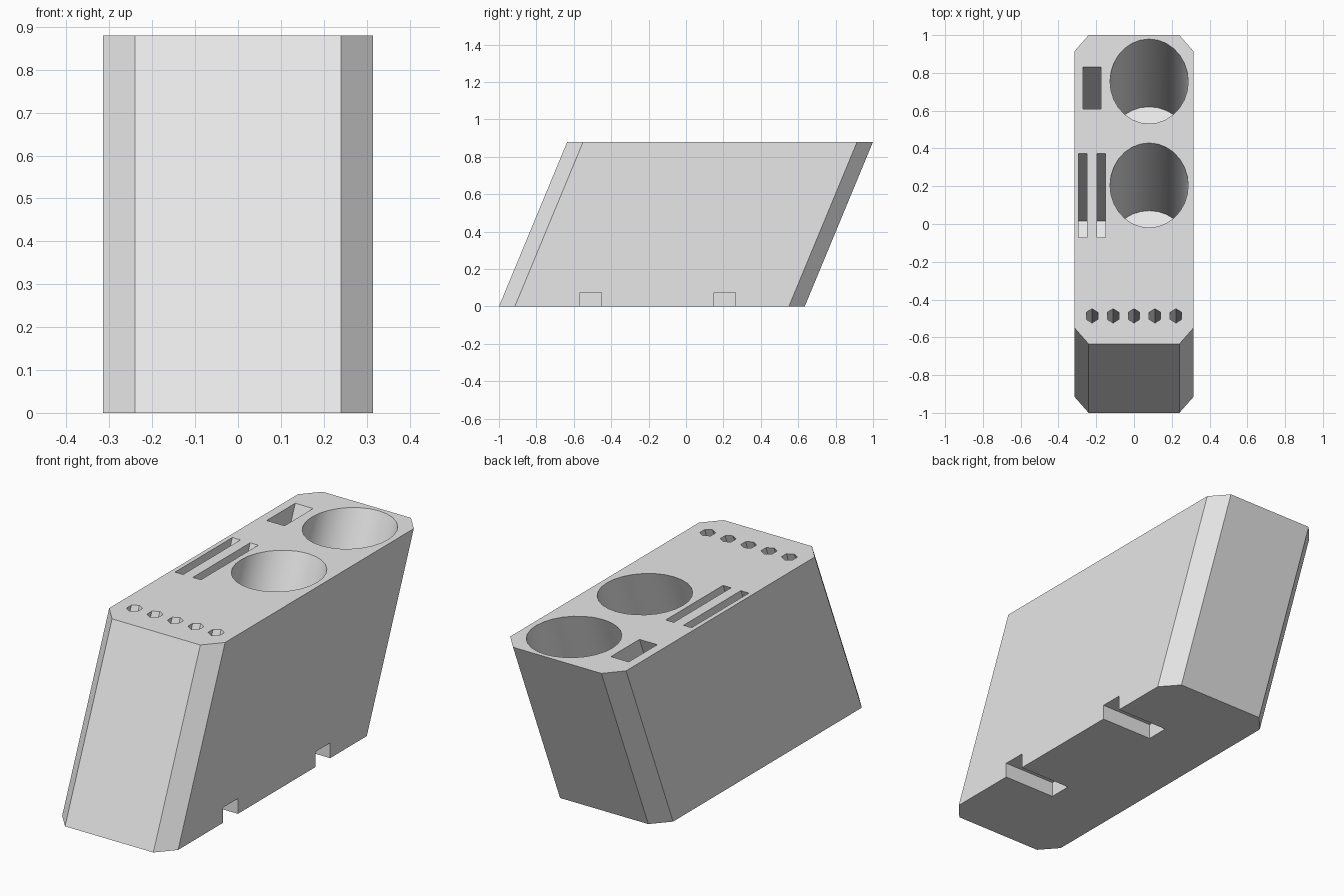
import bpy, bmesh, math
from mathutils import Matrix, Vector

if "Cube" in bpy.data.objects:
    bpy.data.objects.remove(bpy.data.objects["Cube"], do_unlink=True)

HEIGHT = 0.88
LEAN = 0.365                      # how far the top sits behind the base
TILT = math.atan2(LEAN, HEIGHT)
DEPTH = 0.85                      # pocket depth along the slanted axis

grey = bpy.data.materials.new("plain_grey")
grey.use_nodes = True
grey.diffuse_color = (0.8, 0.8, 0.8, 1)
grey.node_tree.nodes["Principled BSDF"].inputs["Base Color"].default_value = (0.8, 0.8, 0.8, 1)


def prism(name, outline, low, high, matrix=Matrix()):
    """Extrude a flat outline from low to high, then place it with a matrix."""
    bm = bmesh.new()
    face = bm.faces.new([bm.verts.new((x, y, low)) for x, y in outline])
    top = bmesh.ops.extrude_face_region(bm, geom=[face])["geom"]
    bmesh.ops.translate(bm, vec=(0, 0, high - low),
                        verts=[v for v in top if isinstance(v, bmesh.types.BMVert)])
    bm.transform(matrix)
    bmesh.ops.recalc_face_normals(bm, faces=bm.faces)
    mesh = bpy.data.meshes.new(name)
    bm.to_mesh(mesh)
    bm.free()
    mesh.materials.append(grey)
    obj = bpy.data.objects.new(name, mesh)
    bpy.context.collection.objects.link(obj)
    return obj


def rectangle(width, length):
    w, l = width / 2, length / 2
    return [(-w, -l), (w, -l), (w, l), (-w, l)]


def polygon(radius, sides):
    return [(radius * math.sin(math.tau * i / sides), radius * math.cos(math.tau * i / sides))
            for i in range(sides)]


def cut(body, cutter):
    """Subtract the cutter from the body and discard it."""
    cutter.hide_render = True
    mod = body.modifiers.new("cut", 'BOOLEAN')
    mod.operation = 'DIFFERENCE'
    mod.solver = 'EXACT'
    mod.object = cutter
    bpy.context.view_layer.objects.active = body
    bpy.ops.object.modifier_apply(modifier=mod.name)
    bpy.data.objects.remove(cutter, do_unlink=True)


def pocket(body, outline, x, y):
    """Sink a pocket parallel to the slanted ends, with a square floor."""
    place = Matrix.Translation(Vector((x, y, HEIGHT))) @ Matrix.Rotation(-TILT, 4, 'X')
    cut(body, prism("pocket_cutter", outline, -DEPTH, 0.2, place))


# Leaning body with chamfered corners
w, l, cx, cy = 0.315, 0.8175, 0.075, 0.085
outline = [(-w + cx, -l), (w - cx, -l), (w, -l + cy), (w, l - cy),
           (w - cx, l), (-w + cx, l), (-w, l - cy), (-w, -l + cy)]
shear = Matrix.Identity(4)
shear[1][2] = LEAN / HEIGHT
shear[1][3] = -LEAN / 2
body = prism("holder_body", outline, 0, HEIGHT, shear)

# Two round pockets
for y in (0.205, 0.755):
    pocket(body, polygon(0.207, 28), 0.08, y)

# Small rectangular pocket and two long slots
slant = math.cos(TILT)
pocket(body, rectangle(0.097, 0.222 * slant), -0.222, 0.72)
for x in (-0.271, -0.174):
    pocket(body, rectangle(0.044, 0.445 * slant), x, 0.152)

# Row of hexagonal holes
for i in range(-2, 3):
    pocket(body, polygon(0.035, 6), i * 0.111, -0.486)

# Notches under the side
for y in (-0.508, 0.208):
    place = Matrix.Translation(Vector((0.23, y, 0)))
    cut(body, prism("notch_cutter", rectangle(0.4, 0.115), -0.1, 0.075, place))

# Smooth the round walls, keep all corners sharp
bpy.ops.object.select_all(action='DESELECT')
body.select_set(True)
bpy.context.view_layer.objects.active = body
bpy.ops.object.shade_smooth_by_angle(angle=math.radians(30))
